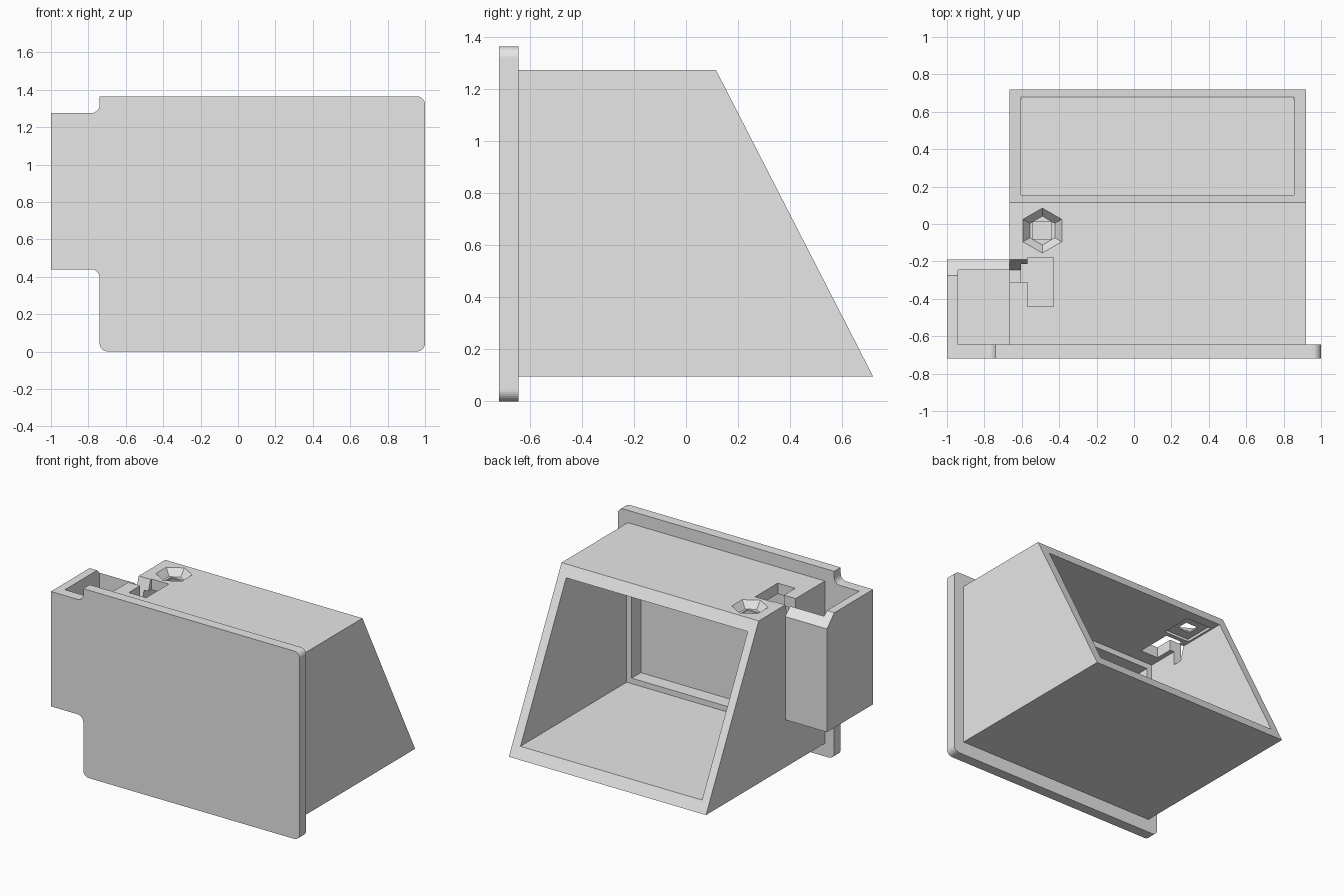
import bpy
import bmesh
from math import cos, sin, pi, radians
from mathutils import Vector

old = bpy.data.objects.get("Cube")
if old:
    bpy.data.objects.remove(old, do_unlink=True)

# Single grey material
grey = bpy.data.materials.new("plain_grey")
grey.use_nodes = True
grey.diffuse_color = (0.8, 0.8, 0.8, 1)
grey.node_tree.nodes["Principled BSDF"].inputs["Base Color"].default_value = (0.8, 0.8, 0.8, 1)


def prism(name, profile, axis, start, end):
    """Extrude a 2D profile along x (profile y,z), y (profile x,z) or z (profile x,y)."""
    bm = bmesh.new()

    def place(p, t):
        return {"x": (t, p[0], p[1]), "y": (p[0], t, p[1]), "z": (p[0], p[1], t)}[axis]

    face = bm.faces.new([bm.verts.new(place(p, start)) for p in profile])
    ext = bmesh.ops.extrude_face_region(bm, geom=[face])
    shift = Vector(place((0, 0), end - start))
    bmesh.ops.translate(bm, vec=shift,
                        verts=[v for v in ext["geom"] if isinstance(v, bmesh.types.BMVert)])
    return finish(name, bm)


def finish(name, bm):
    bmesh.ops.recalc_face_normals(bm, faces=bm.faces)
    mesh = bpy.data.meshes.new(name)
    bm.to_mesh(mesh)
    bm.free()
    mesh.materials.append(grey)
    obj = bpy.data.objects.new(name, mesh)
    bpy.context.collection.objects.link(obj)
    return obj


def box(name, x0, x1, y0, y1, z0, z1):
    return prism(name, [(x0, y0), (x1, y0), (x1, y1), (x0, y1)], "z", z0, z1)


def cut(target, *cutters):
    for c in cutters:
        mod = target.modifiers.new("cut", "BOOLEAN")
        mod.operation = "DIFFERENCE"
        mod.solver = "EXACT"
        mod.object = c
        bpy.context.view_layer.objects.active = target
        bpy.ops.object.modifier_apply(modifier=mod.name)
        bpy.data.objects.remove(c, do_unlink=True)


def arc(cx, cz, r, a0, a1, steps=8):
    return [(cx + r * cos(radians(a0 + (a1 - a0) * i / steps)),
             cz + r * sin(radians(a0 + (a1 - a0) * i / steps))) for i in range(steps + 1)]


# Front plate with rounded corners and two stepped notches
R = 0.045
outline = (arc(-0.74 + R, R, R, 180, 270) + arc(1 - R, R, R, 270, 360)
           + arc(1 - R, 1.365 - R, R, 0, 90) + [(-0.74, 1.365)]
           + arc(-0.74 - R, 1.275 + R, R, 0, -90) + [(-1, 1.275), (-1, 0.44)]
           + arc(-0.74 - R, 0.44 - R, R, 90, 0))
front_plate = prism("front_plate", outline, "y", -0.72, -0.645)

# Hollow housing with sloping open back
housing = prism("housing", [(-0.645, 0.095), (0.72, 0.095), (0.115, 1.275), (-0.645, 1.275)],
                "x", -0.665, 0.92)
cut(housing,
    box("cavity", -0.605, 0.855, -0.54, 0.9, 0.173, 1.197),
    box("window", -0.565, 0.815, -0.7, -0.5, 0.213, 1.157))

# Hexagonal funnel, square hole and the recess under it
HX, HY = -0.49, -0.035
bm = bmesh.new()
rings = []
for r, z in ((0.077, 1.225), (0.12, 1.275), (0.12, 1.32)):
    rings.append([bm.verts.new((HX + r * sin(i * pi / 3), HY + r * cos(i * pi / 3), z))
                  for i in range(6)])
for low, high in zip(rings, rings[1:]):
    for i in range(6):
        j = (i + 1) % 6
        bm.faces.new((low[i], low[j], high[j], high[i]))
bm.faces.new(rings[0])
bm.faces.new(rings[-1])
funnel = finish("funnel", bm)
cut(housing, funnel,
    box("square_hole", HX - 0.05, HX + 0.05, HY - 0.045, HY + 0.045, 1.15, 1.3),
    box("recess", HX - 0.1, HX + 0.1, HY - 0.115, HY + 0.115, 1.15, 1.215))

# Latch slot and the ramped channel leading to the side pocket
cut(housing,
    box("slot", -0.57, -0.43, -0.44, -0.18, 1.1, 1.32),
    prism("channel", [(-0.31, 1.1), (-0.245, 1.1), (-0.18, 1.307), (-0.31, 1.307)],
          "x", -0.7, -0.565))

# Side pocket with chamfered back rim, open at the top
side_pocket = prism("side_pocket",
                    [(-0.645, 0.44), (-0.19, 0.44), (-0.19, 1.19), (-0.275, 1.275), (-0.645, 1.275)],
                    "x", -1, -0.665)
cut(side_pocket, box("pocket_cavity", -0.94, -0.6, -0.7, -0.245, 0.5, 1.4))
